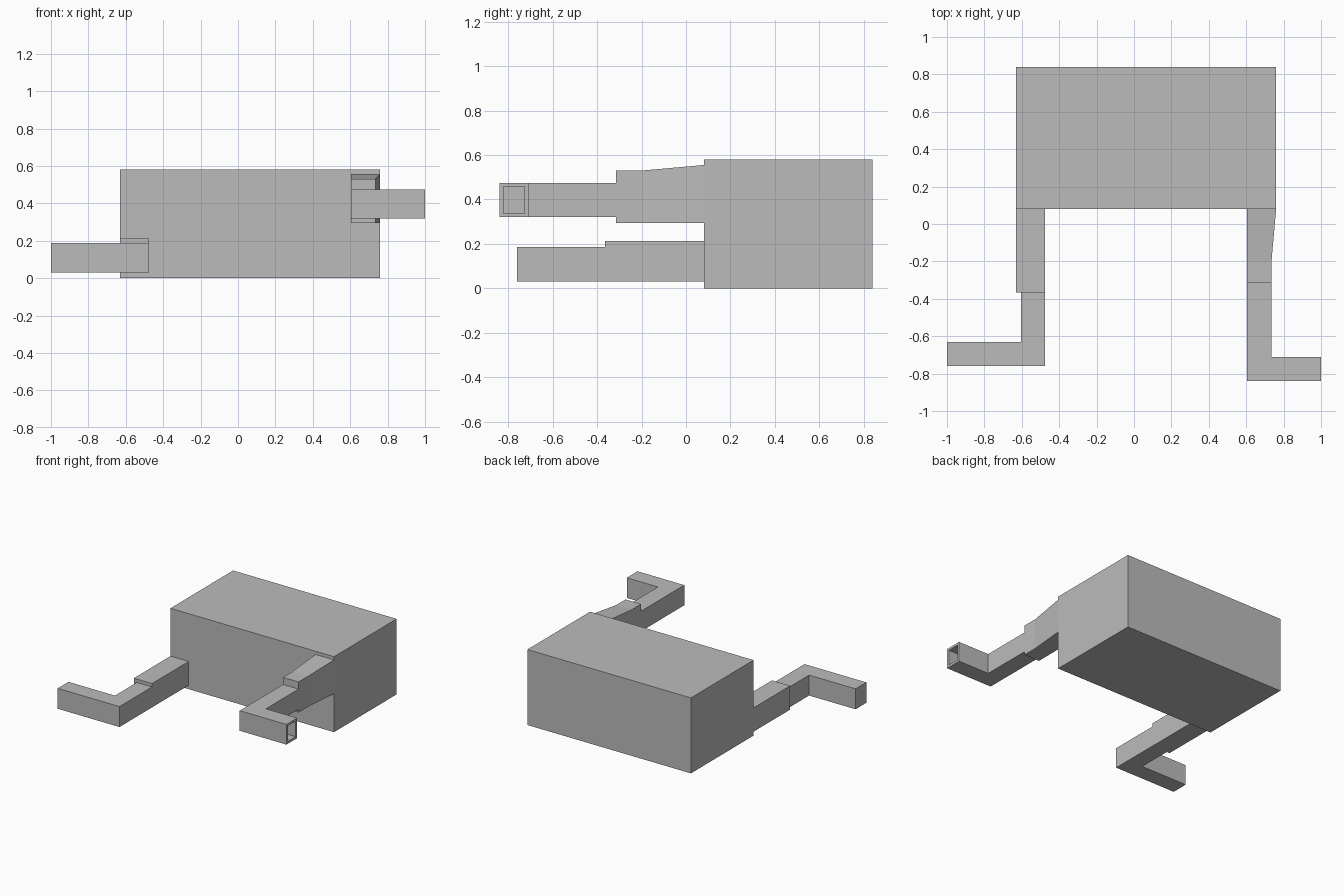
import bpy, bmesh
from mathutils import Vector

if "Cube" in bpy.data.objects:
    bpy.data.objects.remove(bpy.data.objects["Cube"])

grey = bpy.data.materials.new("plain_grey")
grey.diffuse_color = (0.5, 0.5, 0.5, 1)
grey.use_nodes = True
grey.node_tree.nodes["Principled BSDF"].inputs["Base Color"].default_value = grey.diffuse_color


def finish(name, bm):
    bmesh.ops.recalc_face_normals(bm, faces=bm.faces)
    me = bpy.data.meshes.new(name)
    bm.to_mesh(me)
    bm.free()
    me.materials.append(grey)
    ob = bpy.data.objects.new(name, me)
    bpy.context.collection.objects.link(ob)
    return ob


def prism(outline, z0, z1):
    """Extrude a plan outline (x, y) from z0 up to z1."""
    bm = bmesh.new()
    face = bm.faces.new([bm.verts.new((x, y, z0)) for x, y in outline])
    ext = bmesh.ops.extrude_face_region(bm, geom=[face])
    for v in ext["geom"]:
        if isinstance(v, bmesh.types.BMVert):
            v.co.z = z1
    bmesh.ops.recalc_face_normals(bm, faces=bm.faces)
    return bm


def rect(x0, x1, y0, y1):
    return [(x0, y0), (x1, y0), (x1, y1), (x0, y1)]


FRONT = 0.08  # front plane of the body

# Main body block
finish("body", prism(rect(-0.63, 0.76, FRONT, 0.84), 0, 0.58))

# Left arm: thick upper section, then an L-shaped forearm turned outwards
finish("left_upper_arm", prism(rect(-0.63, -0.475, -0.365, FRONT), 0.03, 0.213))
finish("left_forearm", prism([(-0.475, -0.365), (-0.605, -0.365), (-0.605, -0.63),
                              (-1.0, -0.63), (-1.0, -0.76), (-0.475, -0.76)], 0.03, 0.187))

# Right upper arm: flares outwards and upwards where it meets the body
bm = prism([(0.603, -0.315), (0.735, -0.315), (0.735, -0.2),
            (0.76, FRONT), (0.603, FRONT), (0.603, -0.2)], 0.295, 0.53)
top = [f for f in bm.faces if f.normal.z > 0.9]
ridge = [v for v in top[0].verts if abs(v.co.y + 0.2) < 1e-4]
bmesh.ops.connect_verts(bm, verts=ridge)
for v in bm.verts:
    if v.co.z > 0.5 and v.co.y > 0:
        v.co.z = 0.555
finish("right_upper_arm", bm)

# Right forearm with a hollow socket in the end of the hand
bm = prism([(0.603, -0.315), (0.603, -0.84), (1.0, -0.84), (1.0, -0.71),
            (0.735, -0.71), (0.735, -0.315)], 0.32, 0.475)
end = max(bm.faces, key=lambda f: f.calc_center_median().x)
bmesh.ops.inset_individual(bm, faces=[end], thickness=0.025)
ext = bmesh.ops.extrude_face_region(bm, geom=[end])
verts = [g for g in ext["geom"] if isinstance(g, bmesh.types.BMVert)]
bmesh.ops.translate(bm, verts=verts, vec=Vector((-0.1, 0, 0)))
if end.is_valid:
    bmesh.ops.delete(bm, geom=[end], context='FACES_ONLY')
finish("right_forearm", bm)
